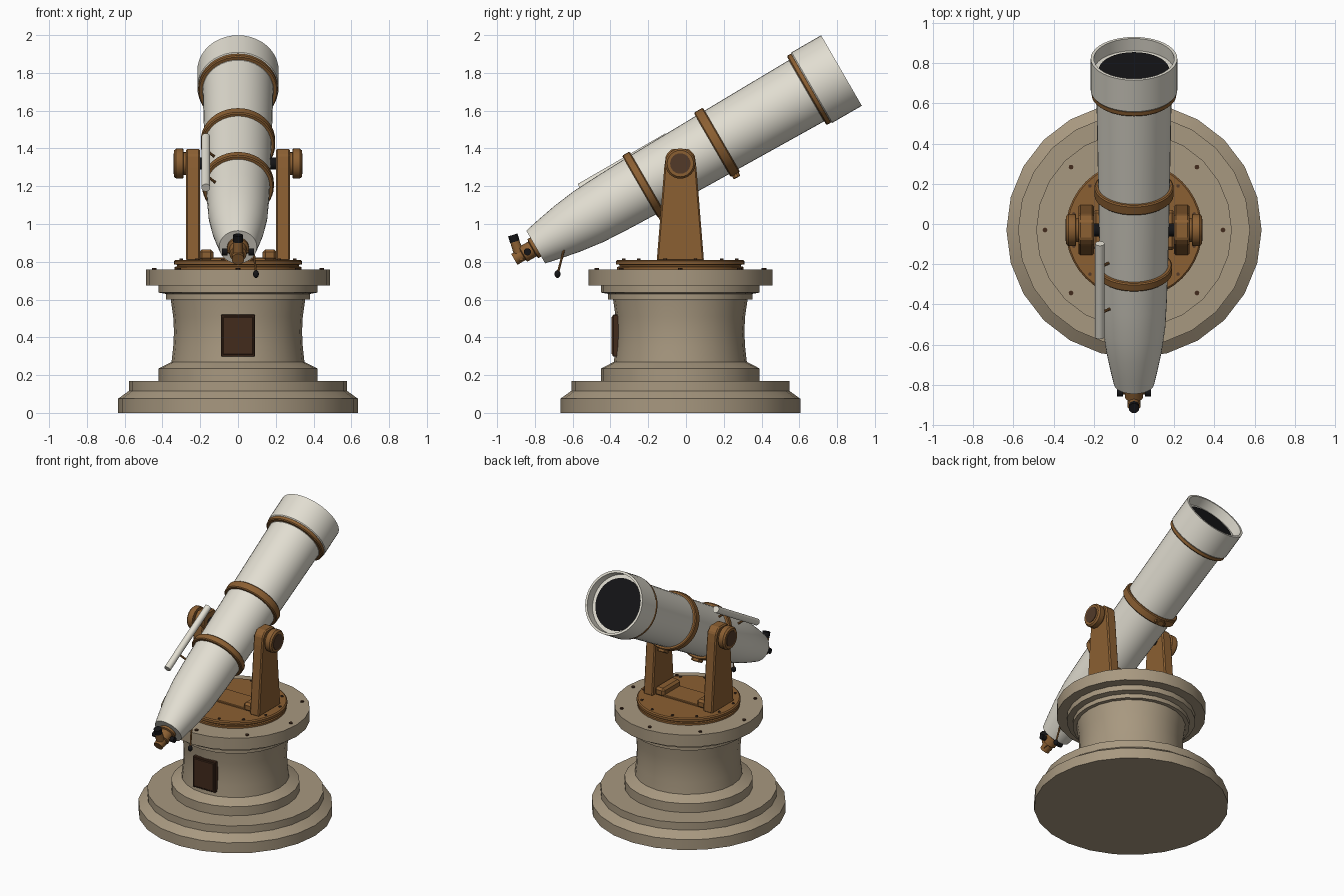
import bpy, bmesh, math
from mathutils import Matrix, Vector

if "Cube" in bpy.data.objects:
    bpy.data.objects.remove(bpy.data.objects["Cube"])

CY = -0.03                      # pedestal / fork centre in y
PZ = 1.32                       # tilt axis height


def mat(name, col):
    m = bpy.data.materials.new(name)
    m.diffuse_color = (*col, 1)
    m.use_nodes = True
    m.node_tree.nodes["Principled BSDF"].inputs["Base Color"].default_value = m.diffuse_color
    return m


STONE = mat("stone tan", (0.39, 0.315, 0.215))
CREAM = mat("cream white", (0.76, 0.73, 0.64))
BRASS = mat("brass brown", (0.26, 0.115, 0.032))
DARK = mat("dark brown", (0.055, 0.024, 0.012))
CAP = mat("bronze cap", (0.085, 0.042, 0.022))
BLACK = mat("black", (0.007, 0.007, 0.008))

BASE = Matrix.Translation((0, CY, 0))
TUBE = Matrix.Translation((0, CY, PZ)) @ Matrix.Rotation(math.radians(-60), 4, 'X')


def finish(name, bm, material, matrix=Matrix(), bevel=0):
    bmesh.ops.recalc_face_normals(bm, faces=bm.faces)
    me = bpy.data.meshes.new(name)
    bm.to_mesh(me)
    bm.free()
    me.transform(matrix)
    me.materials.append(material)
    ob = bpy.data.objects.new(name, me)
    bpy.context.collection.objects.link(ob)
    if bevel:
        b = ob.modifiers.new("bevel", 'BEVEL')
        b.width, b.segments = bevel, 1
    else:
        bpy.ops.object.select_all(action='DESELECT')
        ob.select_set(True)
        bpy.context.view_layer.objects.active = ob
        bpy.ops.object.shade_smooth_by_angle(angle=math.radians(28))
    return ob


def lathe(name, profile, material, matrix=Matrix(), segs=24):
    """Spin (radius, height) points around local z; open ends are capped."""
    bm = bmesh.new()
    rings = [[bm.verts.new((r * math.cos(2 * math.pi * i / segs),
                            r * math.sin(2 * math.pi * i / segs), z))
              for i in range(segs)] for r, z in profile]
    for a, b in zip(rings, rings[1:]):
        for i in range(segs):
            j = (i + 1) % segs
            bm.faces.new((a[i], a[j], b[j], b[i]))
    bm.faces.new(rings[0])
    bm.faces.new(rings[-1])
    return finish(name, bm, material, matrix)


def rod(name, p, q, r, material, segs=16, r2=None):
    """Cylinder or cone between two points."""
    p, q = Vector(p), Vector(q)
    m = Matrix.Translation(p) @ (q - p).to_track_quat('Z', 'Y').to_matrix().to_4x4()
    return lathe(name, [(r, 0), (r if r2 is None else r2, (q - p).length)], material, m, segs)


def box(name, lo, hi, material, matrix=Matrix(), bevel=0.004):
    bm = bmesh.new()
    bmesh.ops.create_cube(bm, size=1)
    for v in bm.verts:
        v.co = [l + (c + 0.5) * (h - l) for c, l, h in zip(v.co, lo, hi)]
    return finish(name, bm, material, matrix, bevel)


def on_tube(x, perp, s):
    """Point given by side offset, height above the tube axis, and length along it."""
    return TUBE @ Vector((x, -perp, s))


# Pedestal with stepped foot, waisted column and top slab
lathe("pedestal", [(0.635, 0), (0.635, 0.075), (0.577, 0.117), (0.577, 0.17),
                   (0.42, 0.17), (0.42, 0.235), (0.352, 0.27), (0.343, 0.35),
                   (0.339, 0.43), (0.343, 0.51), (0.356, 0.6), (0.382, 0.6),
                   (0.382, 0.63), (0.42, 0.637), (0.42, 0.675), (0.487, 0.675),
                   (0.487, 0.76)], STONE, BASE)
for i in range(8):
    a = math.pi / 4 * i
    x, y = 0.443 * math.cos(a), CY + 0.443 * math.sin(a)
    rod("slab_bolt", (x, y, 0.755), (x, y, 0.767), 0.012, DARK, 8)

# Access door on the front of the column
box("door_frame", (-0.09, -0.388, 0.298), (0.09, -0.34, 0.52), DARK)
box("door_panel", (-0.08, -0.394, 0.308), (0.08, -0.38, 0.51), DARK)

# Turntable with bolts
lathe("turntable", [(0.335, 0.755), (0.335, 0.773), (0.322, 0.775), (0.322, 0.784),
                    (0.34, 0.786), (0.34, 0.803), (0.332, 0.81)], BRASS, BASE, 40)
for i in range(12):
    a = math.pi / 6 * (i + 0.5)
    x, y = 0.31 * math.cos(a), CY + 0.31 * math.sin(a)
    rod("turntable_bolt", (x, y, 0.806), (x, y, 0.817), 0.009, CAP, 8)
box("fork_bridge", (-0.2, CY - 0.09, 0.805), (0.2, CY + 0.09, 0.822), BRASS)

# Fork arms, feet and tilt bearings, mirrored left and right
half = [(0.125, 0.805), (0.085, 1.3), (0.076, 1.365), (0.045, 1.398)]
outline = half + [(-y, z) for y, z in reversed(half)]
for side, s in (("right", 1), ("left", -1)):
    bm = bmesh.new()
    inner = [bm.verts.new((s * 0.2, y + CY, z)) for y, z in outline]
    outer = [bm.verts.new((s * 0.275, y + CY, z)) for y, z in outline]
    bm.faces.new(inner)
    bm.faces.new(outer)
    for i in range(len(outline)):
        j = (i + 1) % len(outline)
        bm.faces.new((inner[i], inner[j], outer[j], outer[i]))
    finish(side + "_fork_arm", bm, BRASS, bevel=0.008)
    xs = sorted((s * 0.13, s * 0.205))
    box(side + "_arm_foot", (xs[0], CY - 0.1, 0.805), (xs[1], CY + 0.1, 0.866), BRASS, bevel=0.015)
    turn = Matrix.Translation((0, CY, PZ)) @ Matrix.Rotation(s * math.pi / 2, 4, 'Y')
    lathe(side + "_axle", [(0.032, 0.15), (0.032, 0.21)], BLACK, turn, 20)
    lathe(side + "_bearing", [(0.06, 0.27), (0.06, 0.288), (0.078, 0.29), (0.08, 0.297),
                              (0.08, 0.327), (0.07, 0.338)], BRASS, turn, 24)
    lathe(side + "_bearing_cap", [(0.054, 0.33), (0.054, 0.342)], CAP, turn, 24)

# Telescope tube with hollow front hood
lathe("main_tube", [(0.1, -0.884), (0.118, -0.8), (0.139, -0.69), (0.156, -0.56),
                    (0.164, -0.4), (0.17, -0.2), (0.178, 0.22), (0.187, 0.77),
                    (0.2155, 0.805), (0.2155, 0.985), (0.2, 0.985), (0.2, 0.915)],
      CREAM, TUBE, 40)
lathe("front_lens", [(0.175, 0.905), (0.175, 0.921)], BLACK, TUBE, 40)

# Brass tube bands with clamp lugs below
for name, s, r, w in (("hood_band", 0.788, 0.211, 0.032), ("front_band", 0.2236, 0.197, 0.056),
                      ("rear_band", -0.2236, 0.19, 0.046)):
    lathe(name, [(r - 0.006, s - w / 2), (r, s - w / 2 + 0.006),
                 (r, s + w / 2 - 0.006), (r - 0.006, s + w / 2)], BRASS, TUBE, 40)
    if s < 0.5:
        box(name + "_lug", (-0.025, r - 0.01, s - 0.02), (0.025, r + 0.018, s + 0.02), BRASS, TUBE)
        rod(name + "_lug_screw", on_tube(-0.04, -r - 0.006, s), on_tube(0.04, -r - 0.006, s),
            0.01, BRASS, 10)

# Finder scope on two posts
fx, fp = -0.17, 0.155
rod("finder_scope", on_tube(fx, fp, -0.525), on_tube(fx, fp, 0.012), 0.023, CREAM, 20)
for s in (-0.124, -0.39):
    rod("finder_post", on_tube(fx, fp, s), on_tube(fx * 0.6, fp * 0.6, s), 0.007, BRASS, 10)

# Focuser, side knobs, diagonal and eyepiece
lathe("focuser", [(0.058, -0.88), (0.058, -0.9), (0.045, -0.905), (0.045, -0.96),
                  (0.033, -0.965), (0.033, -1.015)][::-1], BRASS, TUBE, 20)
rod("focus_shaft", on_tube(-0.07, 0, -0.935), on_tube(0.07, 0, -0.935), 0.008, BRASS, 10)
for s in (-1, 1):
    rod("focus_knob", on_tube(s * 0.055, 0, -0.935), on_tube(s * 0.085, 0, -0.935), 0.019, BLACK, 16)
rod("diagonal", (0, -0.872, 0.808), (0, -0.908, 0.912), 0.03, BRASS, 16, 0.024)
rod("eyepiece", (0, -0.906, 0.906), (0, -0.917, 0.942), 0.026, BLACK, 16)

# Hanging handle under the rear of the tube
rod("handle_stem", (0.08, -0.642, 0.88), (0.095, -0.677, 0.745), 0.006, BRASS, 10)
bm = bmesh.new()
bmesh.ops.create_uvsphere(bm, u_segments=14, v_segments=8, radius=0.016)
finish("handle_grip", bm, BLACK,
       Matrix.Translation((0.095, -0.68, 0.735)) @ Matrix.Diagonal((1, 1, 1.3, 1)))
